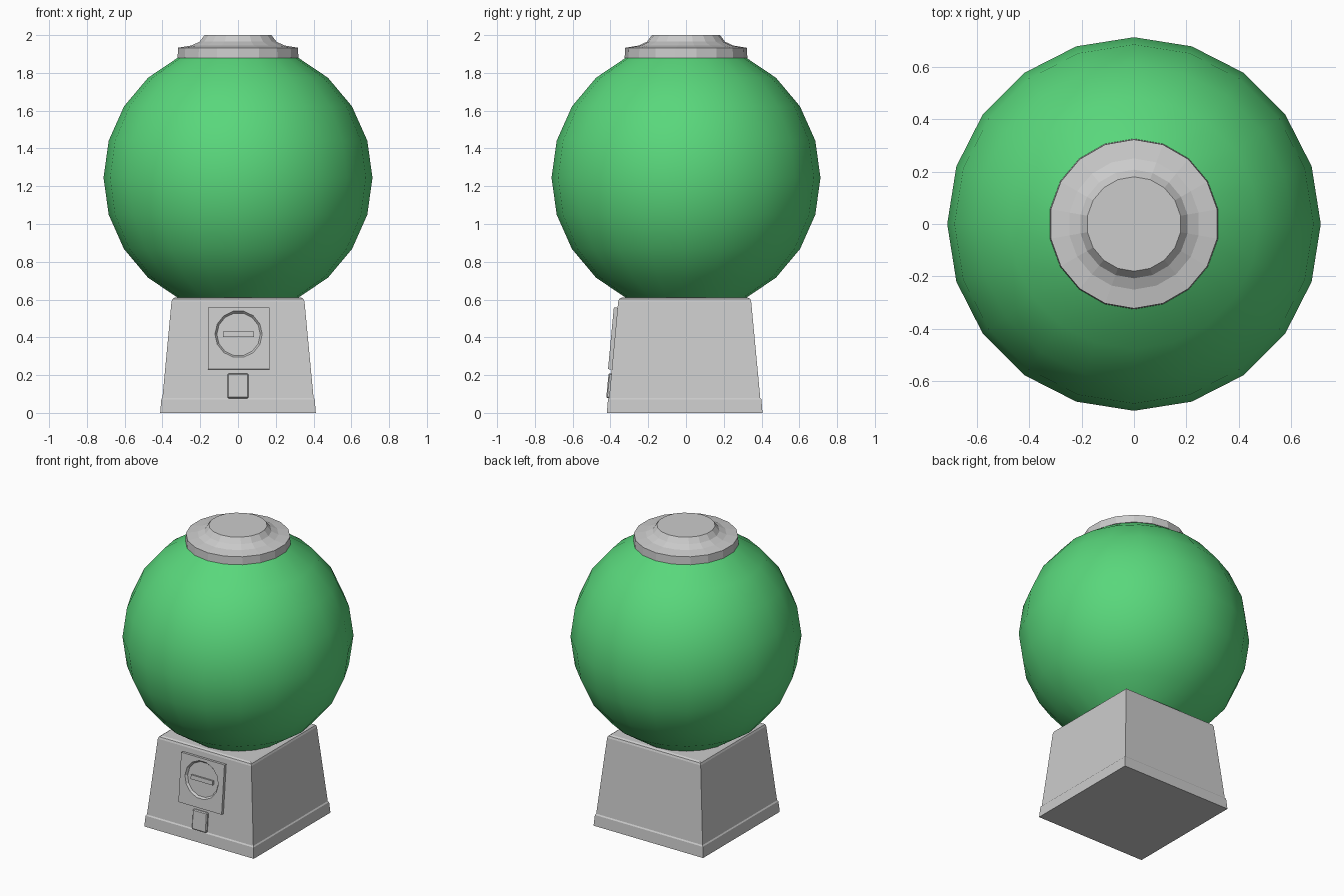
import bpy, bmesh, math
from mathutils import Matrix, Vector

if "Cube" in bpy.data.objects:
    bpy.data.objects.remove(bpy.data.objects["Cube"])


def finish(name, bm, matrix=None, angle=None, color=None):
    bmesh.ops.recalc_face_normals(bm, faces=bm.faces[:])
    me = bpy.data.meshes.new(name)
    bm.to_mesh(me)
    bm.free()
    ob = bpy.data.objects.new(name, me)
    bpy.context.collection.objects.link(ob)
    if matrix:
        ob.matrix_world = matrix
    if angle:
        bpy.ops.object.select_all(action='DESELECT')
        ob.select_set(True)
        bpy.context.view_layer.objects.active = ob
        bpy.ops.object.shade_smooth_by_angle(angle=math.radians(angle))
    if color:
        mat = bpy.data.materials.new(name)
        mat.diffuse_color = color
        mat.use_nodes = True
        mat.node_tree.nodes["Principled BSDF"].inputs["Base Color"].default_value = mat.diffuse_color
        me.materials.append(mat)
    return ob


def loft(profile, sides, phase=0.0, scale=1.0):
    """Stack of regular polygons, given as (radius, height), capped at both ends."""
    bm = bmesh.new()
    rings = []
    for r, z in profile:
        ring = []
        for i in range(sides):
            a = phase + 2 * math.pi * i / sides
            ring.append(bm.verts.new((r * scale * math.cos(a), r * scale * math.sin(a), z)))
        rings.append(ring)
    for lo, hi in zip(rings, rings[1:]):
        for i in range(sides):
            j = (i + 1) % sides
            bm.faces.new((lo[i], lo[j], hi[j], hi[i]))
    bm.faces.new(rings[0])
    bm.faces.new(rings[-1])
    return bm


def box(w, d, h):
    bm = bmesh.new()
    bmesh.ops.create_cube(bm, size=1, matrix=Matrix.Diagonal((w, d, h, 1)))
    return bm


# Globe: sphere cut off at the base and the lid
R, CZ = 0.712, 1.245
t0, t1 = math.asin((0.605 - CZ) / R), math.asin((1.885 - CZ) / R)
globe_profile = []
for i in range(9):
    t = t0 + (t1 - t0) * i / 8
    globe_profile.append((R * math.cos(t), CZ + R * math.sin(t)))
finish("globe", loft(globe_profile, 20), angle=30, color=(0.1, 0.68, 0.2, 1))

# Lid: rim band with a stepped dome
finish("lid", loft([(0.325, 1.88), (0.322, 1.933), (0.25, 1.945),
                    (0.207, 1.965), (0.18, 2.0)], 18, math.pi / 18))

# Tapered square base with a foot lip and a bevelled top
base_profile = [(0.412, 0), (0.406, 0.072), (0.400, 0.08), (0.352, 0.59),
                (0.347, 0.603), (0.335, 0.61)]
finish("base", loft(base_profile, 4, math.pi / 4, math.sqrt(2)),
       Matrix.Translation((0, -0.007, 0)))

# Front fittings follow the slope of the base
tilt = math.atan(0.048 / 0.51)


def on_front(x, z, out=0.0):
    y = -0.407 + (z - 0.08) * 0.048 / 0.51
    return (Matrix.Translation((x, y, z)) @ Matrix.Rotation(-tilt, 4, 'X')
            @ Matrix.Translation((0, -out, 0)))


# Coin plate with a shallow round dial recess
plate = finish("coin_plate", box(0.325, 0.04, 0.328), on_front(0.003, 0.393))
cutter = finish("dial_cutter", loft([(0.115, 0), (0.137, 0.03)], 14),
                on_front(0.003, 0.415, 0.006) @ Matrix.Rotation(math.pi / 2, 4, 'X'))
cutter.hide_render = True
cutter.hide_viewport = True
cut = plate.modifiers.new("dial_recess", 'BOOLEAN')
cut.object = cutter
cut.operation = 'DIFFERENCE'
cut.solver = 'EXACT'

# Handle bar across the dial
finish("dial_handle", box(0.165, 0.02, 0.028), on_front(0.003, 0.415, 0.009))

# Dispenser door
door = finish("dispenser_door", box(0.11, 0.03, 0.132), on_front(0, 0.143, 0.0))
bev = door.modifiers.new("soft_edges", 'BEVEL')
bev.width = 0.006
bev.segments = 1
